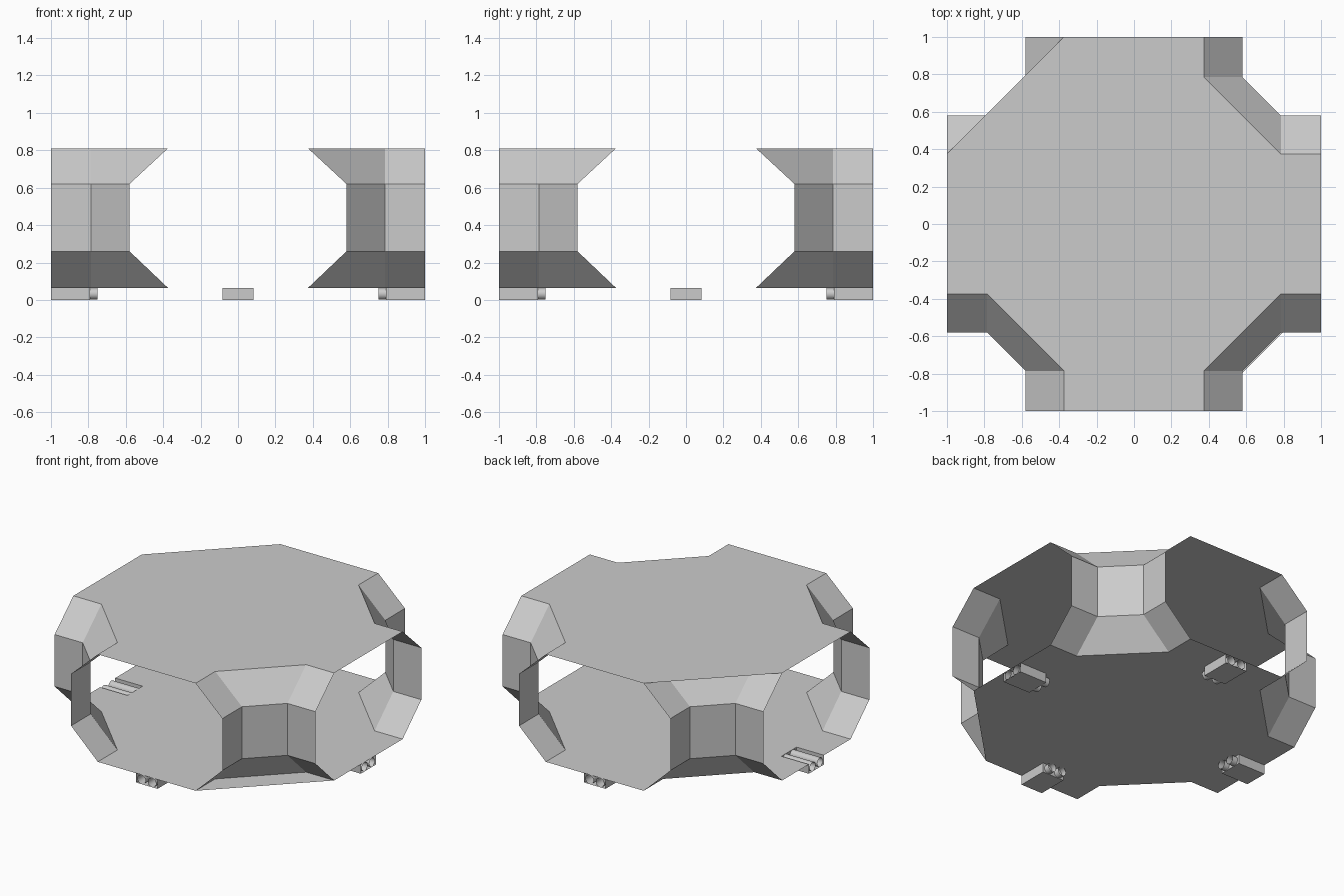
import bpy, bmesh, math
from mathutils import Matrix, Vector

if "Cube" in bpy.data.objects:
    bpy.data.objects.remove(bpy.data.objects["Cube"])

IN, OUT, BEND = 0.375, 0.58, 0.785      # half widths of floor and walls, start of the bend
Z = [0.065, 0.26, 0.62, 0.81]           # heights of the octagonal tunnel profile
SLOT, DEPTH = 0.083, 0.79               # half width and inner end of the connector slot


def finish(bm, name):
    bmesh.ops.remove_doubles(bm, verts=bm.verts, dist=1e-5)
    me = bpy.data.meshes.new(name)
    bm.to_mesh(me)
    bm.free()
    ob = bpy.data.objects.new(name, me)
    bpy.context.collection.objects.link(ob)
    return ob


def face(bm, pts):
    return bm.faces.new([bm.verts.new(p) for p in pts])


def turn(p, k):
    for _ in range(k):
        p = (-p[1], p[0]) + tuple(p[2:])
    return p


def path(w):
    return [(1, w), (BEND, w), (w, BEND), (w, 1)]


def slab(name, z, slots):
    # Cross-shaped sheet, optionally notched at the four openings
    outline = []
    for k in range(4):
        arm = path(IN)
        if slots:
            arm = [(1, -SLOT), (DEPTH, -SLOT), (DEPTH, SLOT), (1, SLOT)] + arm
        outline += [turn((x, y, z), k) for x, y in arm]
    bm = bmesh.new()
    f = face(bm, outline)
    bmesh.ops.triangulate(bm, faces=[f])
    bmesh.ops.dissolve_limit(bm, angle_limit=0.01, verts=bm.verts, edges=bm.edges)
    return finish(bm, name)


slab("floor", Z[0], True)
slab("ceiling", Z[3], False)

# Angled corner walls: profile swept along the bent corner path
rings = [[(x, y, z) for x, y in path(w)] for w, z in zip((IN, OUT, OUT, IN), Z)]
for k in range(4):
    bm = bmesh.new()
    for a, b in zip(rings, rings[1:]):
        for i in range(3):
            face(bm, [turn(p, k) for p in (a[i], a[i + 1], b[i + 1], b[i])])
    finish(bm, f"corner_wall_{k + 1}")

# Connector troughs under each opening, with two open tubes lying in each
for k in range(4):
    rot = Matrix.Rotation(k * math.pi / 2, 4, 'Z')
    bm = bmesh.new()
    prof = [(-SLOT, Z[0]), (-SLOT, 0), (SLOT, 0), (SLOT, Z[0])]
    for (y0, z0), (y1, z1) in zip(prof, prof[1:]):
        face(bm, [(1, y0, z0), (1, y1, z1), (DEPTH, y1, z1), (DEPTH, y0, z0)])
    face(bm, [(DEPTH, y, z) for y, z in prof])
    bm.transform(rot)
    finish(bm, f"connector_trough_{k + 1}")
    for s in (-1, 1):
        bm = bmesh.new()
        bmesh.ops.create_cone(bm, cap_ends=False, segments=16, radius1=0.031,
                              radius2=0.031, depth=1 - 0.75)
        bm.transform(rot @ Matrix.Translation(Vector((0.875, s * 0.04, 0.0325)))
                     @ Matrix.Rotation(math.pi / 2, 4, 'Y'))
        for f in bm.faces:
            f.smooth = True
        finish(bm, f"connector_tube_{k + 1}_{'left' if s < 0 else 'right'}")
